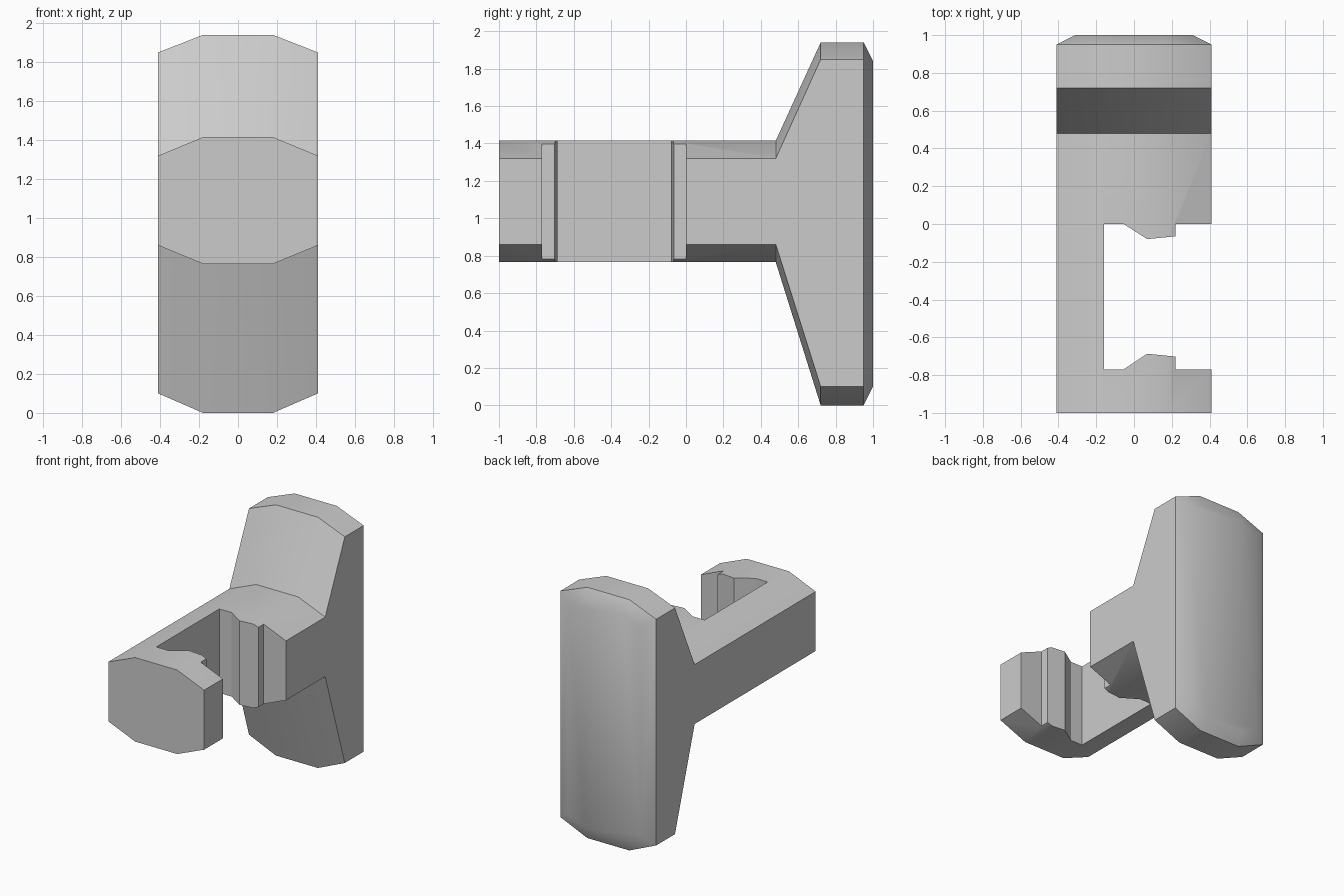
import bpy
import bmesh
import math

cube = bpy.data.objects.get("Cube")
if cube:
    bpy.data.objects.remove(cube, do_unlink=True)

grey = bpy.data.materials.new("plain grey")
grey.use_nodes = True
colour = (0.6, 0.6, 0.6, 1)
grey.diffuse_color = colour
grey.node_tree.nodes["Principled BSDF"].inputs["Base Color"].default_value = colour


def loft(name, rings):
    """Skin closed rings of points into a capped solid."""
    bm = bmesh.new()
    loops = [[bm.verts.new(p) for p in ring] for ring in rings]
    count = len(loops[0])
    for a, b in zip(loops, loops[1:]):
        for i in range(count):
            j = (i + 1) % count
            bm.faces.new((a[i], a[j], b[j], b[i]))
    bm.faces.new(loops[0])
    bm.faces.new(loops[-1])
    bmesh.ops.recalc_face_normals(bm, faces=bm.faces)
    mesh = bpy.data.meshes.new(name)
    bm.to_mesh(mesh)
    bm.free()
    mesh.materials.append(grey)
    obj = bpy.data.objects.new(name, mesh)
    bpy.context.collection.objects.link(obj)
    return obj


def octagon(y, wide, narrow, bottom, low, high, top):
    """Upright section with sloped top and bottom corners."""
    return [(-wide, y, low), (-narrow, y, bottom), (narrow, y, bottom), (wide, y, low),
            (wide, y, high), (narrow, y, top), (-narrow, y, top), (-wide, y, high)]


# Arm flaring into a tall end plate with a bevelled back
arm = (0.41, 0.18, 0.765, 0.86, 1.32, 1.415)
plate = (0.41, 0.18, 0.0, 0.10, 1.85, 1.94)
back = (0.31, 0.16, 0.10, 0.17, 1.78, 1.84)
hook = loft("clip_hook", [octagon(-1, *arm), octagon(0.48, *arm),
                          octagon(0.72, *plate), octagon(0.95, *plate),
                          octagon(1, *back)])

# Slot open on the left side, with a gripping tooth on each jaw
slot = [(-0.16, 0), (-0.055, 0), (0.07, -0.08), (0.22, -0.065), (0.22, 0), (0.6, 0),
        (0.6, -0.77), (0.22, -0.77), (0.22, -0.702), (0.07, -0.687), (-0.055, -0.77),
        (-0.16, -0.77)]
cutter = loft("slot_cutter", [[(x, y, z) for x, y in slot] for z in (0.5, 1.7)])
cutter.hide_render = True

cut = hook.modifiers.new("slot", "BOOLEAN")
cut.operation = "DIFFERENCE"
cut.solver = "EXACT"
cut.object = cutter
bpy.ops.object.select_all(action="DESELECT")
hook.select_set(True)
bpy.context.view_layer.objects.active = hook
bpy.ops.object.modifier_apply(modifier="slot")
bpy.data.objects.remove(cutter, do_unlink=True)

bpy.ops.object.shade_smooth_by_angle(angle=math.radians(30))
